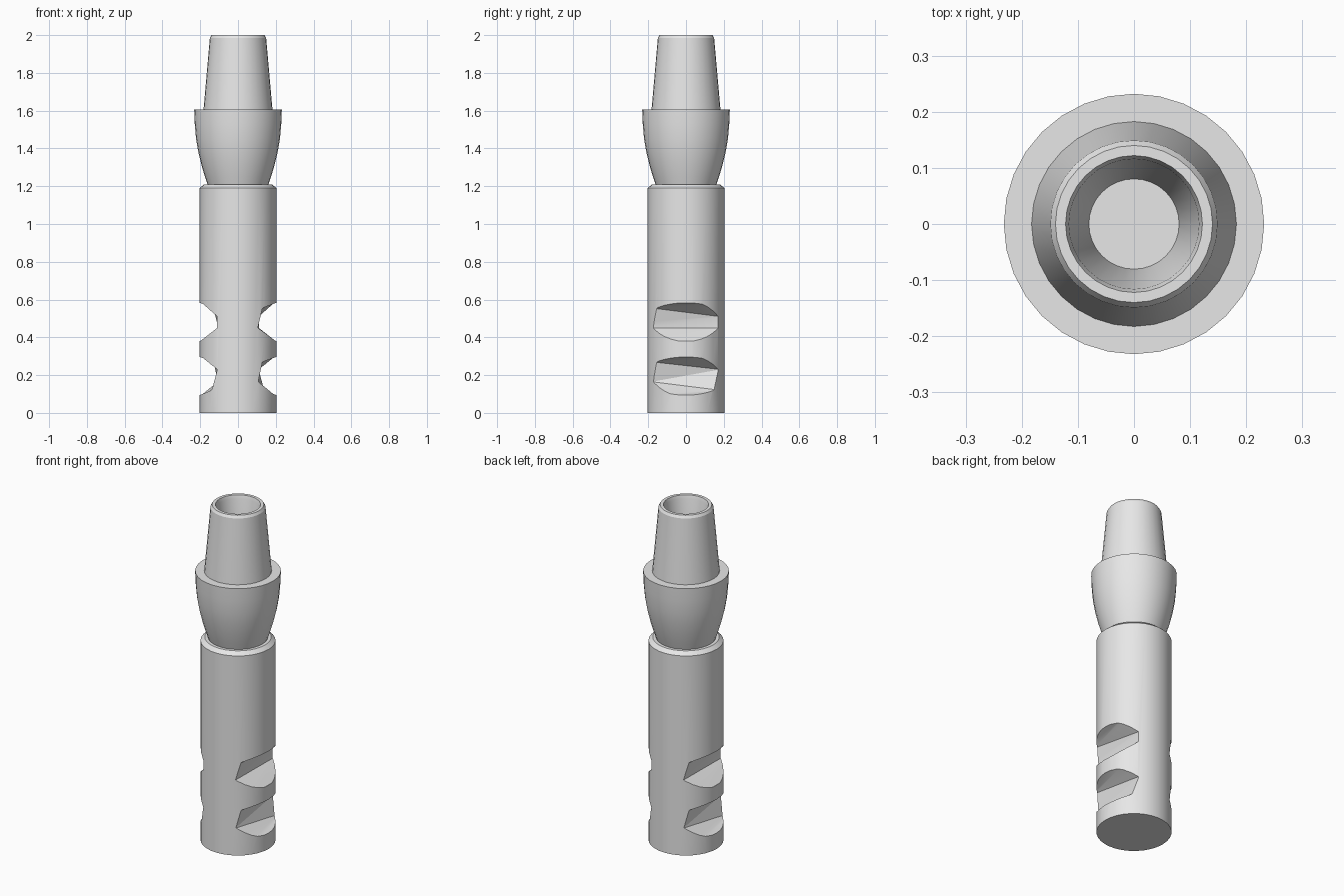
import bpy, bmesh, math

cube = bpy.data.objects.get("Cube")
if cube:
    bpy.data.objects.remove(cube)

grey = bpy.data.materials.new("plain grey")
grey.use_nodes = True
tone = (0.8, 0.8, 0.8, 1)
grey.diffuse_color = tone
grey.node_tree.nodes["Principled BSDF"].inputs["Base Color"].default_value = tone


def make_object(name, bm):
    bmesh.ops.recalc_face_normals(bm, faces=bm.faces[:])
    mesh = bpy.data.meshes.new(name)
    bm.to_mesh(mesh)
    bm.free()
    mesh.materials.append(grey)
    obj = bpy.data.objects.new(name, mesh)
    bpy.context.collection.objects.link(obj)
    return obj


def bridge(bm, a, b):
    n = len(a)
    for i in range(n):
        bm.faces.new((a[i], a[(i + 1) % n], b[(i + 1) % n], b[i]))


def lathe(name, profile, sides=32):
    """Turn (radius, z) points about z, capping the first and last ring."""
    bm = bmesh.new()
    rings = []
    for r, z in profile:
        angles = [math.tau * i / sides for i in range(sides)]
        rings.append([bm.verts.new((r * math.cos(t), r * math.sin(t), z)) for t in angles])
    for a, b in zip(rings, rings[1:]):
        bridge(bm, a, b)
    bm.faces.new(rings[0])
    bm.faces.new(rings[-1])
    return make_object(name, bm)


def notch_cutter(name, near, far, side):
    """Loft between two (x, z) sections; side -1 turns it half way round."""
    bm = bmesh.new()
    ends = []
    for section, y in ((near, -0.18), (far, 0.18)):
        for_end = [(0.3, section[0][1])] + section + [(0.3, section[-1][1])]
        ends.append([bm.verts.new((side * x, side * y, z)) for x, z in for_end])
    bridge(bm, *ends)
    for ring in ends:
        bm.faces.new(ring)
    bmesh.ops.triangulate(bm, faces=bm.faces[:])
    return make_object(name, bm)


def smooth(obj):
    bpy.ops.object.select_all(action="DESELECT")
    obj.select_set(True)
    bpy.context.view_layer.objects.active = obj
    bpy.ops.object.shade_smooth_by_angle(angle=math.radians(25))


# Long cylindrical body with a bevelled shoulder
body = lathe("body", [(0.203, 0), (0.203, 1.19), (0.18, 1.21)])

# Flared collar
collar = lathe("collar", [(0.16, 1.205), (0.175, 1.25), (0.193, 1.31), (0.21, 1.38),
                          (0.222, 1.45), (0.229, 1.53), (0.232, 1.605)])

# Tapered hollow tip with a bored recess
tip = lathe("tip", [(0.183, 1.6), (0.149, 1.985), (0.14, 2), (0.122, 2),
                    (0.116, 1.98), (0.08, 1.6)])

# Two faceted side notches on each flank of the body
notches = {
    "upper": ([(0.2, 0.582), (0.13, 0.555), (0.105, 0.45), (0.2, 0.38)],
              [(0.2, 0.582), (0.11, 0.51), (0.11, 0.45), (0.2, 0.38)]),
    "lower": ([(0.2, 0.295), (0.13, 0.27), (0.107, 0.165), (0.2, 0.095)],
              [(0.2, 0.295), (0.11, 0.23), (0.14, 0.12), (0.2, 0.095)]),
}
for level, (near, far) in notches.items():
    for side in (1, -1):
        cutter = notch_cutter(level + "_notch_cutter", near, far, side)
        cutter.hide_render = True
        mod = body.modifiers.new("notch", "BOOLEAN")
        mod.operation, mod.solver, mod.object = "DIFFERENCE", "EXACT", cutter
        bpy.context.view_layer.objects.active = body
        bpy.ops.object.modifier_apply(modifier=mod.name)
        bpy.data.objects.remove(cutter)

for part in (body, collar, tip):
    smooth(part)
